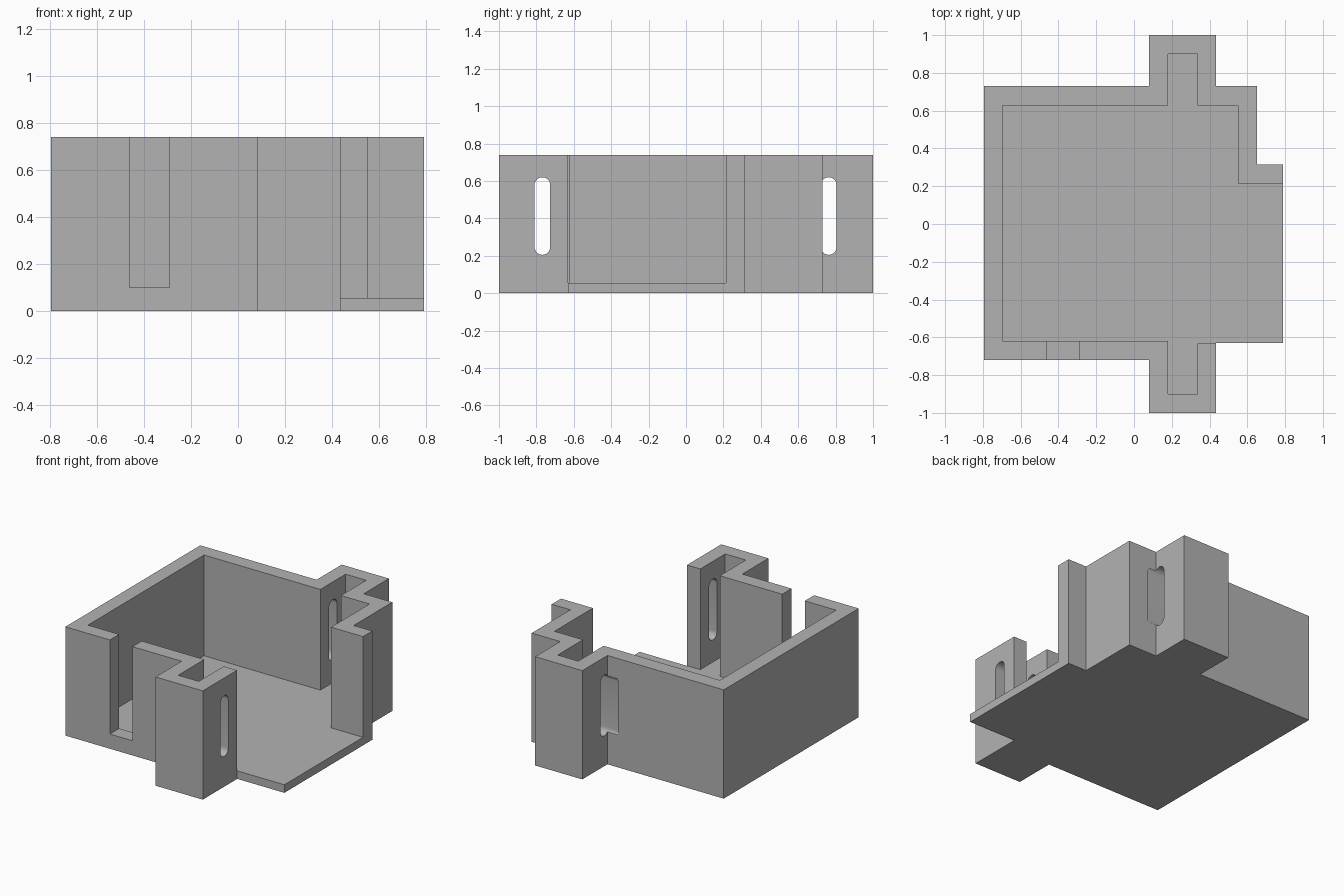
import bpy, bmesh, math

cube = bpy.data.objects.get("Cube")
if cube:
    bpy.data.objects.remove(cube, do_unlink=True)

HEIGHT, FLOOR = 0.74, 0.055

grey = bpy.data.materials.new("light grey")
grey.use_nodes = True
color = (0.45, 0.45, 0.45, 1)
grey.diffuse_color = color
grey.node_tree.nodes["Principled BSDF"].inputs["Base Color"].default_value = color


def prism(name, points, depth):
    """Extrude a closed 3D outline along a vector."""
    bm = bmesh.new()
    face = bm.faces.new([bm.verts.new(p) for p in points])
    top = bmesh.ops.extrude_face_region(bm, geom=[face])["geom"]
    bmesh.ops.translate(bm, vec=depth,
                        verts=[v for v in top if isinstance(v, bmesh.types.BMVert)])
    bmesh.ops.recalc_face_normals(bm, faces=bm.faces)
    mesh = bpy.data.meshes.new(name)
    bm.to_mesh(mesh)
    bm.free()
    mesh.materials.append(grey)
    obj = bpy.data.objects.new(name, mesh)
    bpy.context.collection.objects.link(obj)
    return obj


def flat_prism(name, outline, z0, z1):
    return prism(name, [(x, y, z0) for x, y in outline], (0, 0, z1 - z0))


# Outer outline of the tray with its front and back ears
outer = [(-0.795, -0.72), (0.08, -0.72), (0.08, -1), (0.435, -1),
         (0.435, -0.63), (0.79, -0.63), (0.79, 0.315), (0.65, 0.315),
         (0.65, 0.73), (0.435, 0.73), (0.435, 1), (0.08, 1),
         (0.08, 0.73), (-0.795, 0.73)]
tray = flat_prism("tray_body", outer, 0, HEIGHT)

# Inner cavity, open on the +x side
inner = [(-0.695, -0.62), (0.18, -0.62), (0.18, -0.9), (0.335, -0.9),
         (0.335, -0.632), (0.9, -0.632), (0.9, 0.215), (0.55, 0.215),
         (0.55, 0.628), (0.335, 0.628), (0.335, 0.9), (0.18, 0.9),
         (0.18, 0.628), (-0.695, 0.628)]
cutters = [flat_prism("cavity_cutter", inner, FLOOR, 1)]

# Cable notch in the front wall
notch = [(-0.46, -0.8), (-0.29, -0.8), (-0.29, -0.55), (-0.46, -0.55)]
cutters.append(flat_prism("notch_cutter", notch, 0.1, 1))

# Rounded screw slots through both walls of each ear
RADIUS, LOW, HIGH, STEPS = 0.042, 0.205, 0.62, 12
for side, y in (("front", -0.768), ("back", 0.763)):
    slot = []
    for z, start in ((HIGH - RADIUS, 0), (LOW + RADIUS, math.pi)):
        for i in range(STEPS + 1):
            a = start + math.pi * i / STEPS
            slot.append((0, y + RADIUS * math.cos(a), z + RADIUS * math.sin(a)))
    cutters.append(prism(side + "_slot_cutter", slot, (0.5, 0, 0)))

# Cut everything, then keep only the finished tray
for cutter in cutters:
    cutter.hide_render = True
    mod = tray.modifiers.new(cutter.name, "BOOLEAN")
    mod.operation = "DIFFERENCE"
    mod.solver = "EXACT"
    mod.object = cutter
bpy.context.view_layer.update()
graph = bpy.context.evaluated_depsgraph_get()
result = bpy.data.meshes.new_from_object(tray.evaluated_get(graph))
tray.modifiers.clear()
tray.data = result
for cutter in cutters:
    bpy.data.objects.remove(cutter, do_unlink=True)

# Smooth only the rounded slot ends
bpy.ops.object.select_all(action="DESELECT")
tray.select_set(True)
bpy.context.view_layer.objects.active = tray
bpy.ops.object.shade_smooth_by_angle(angle=math.radians(30))
